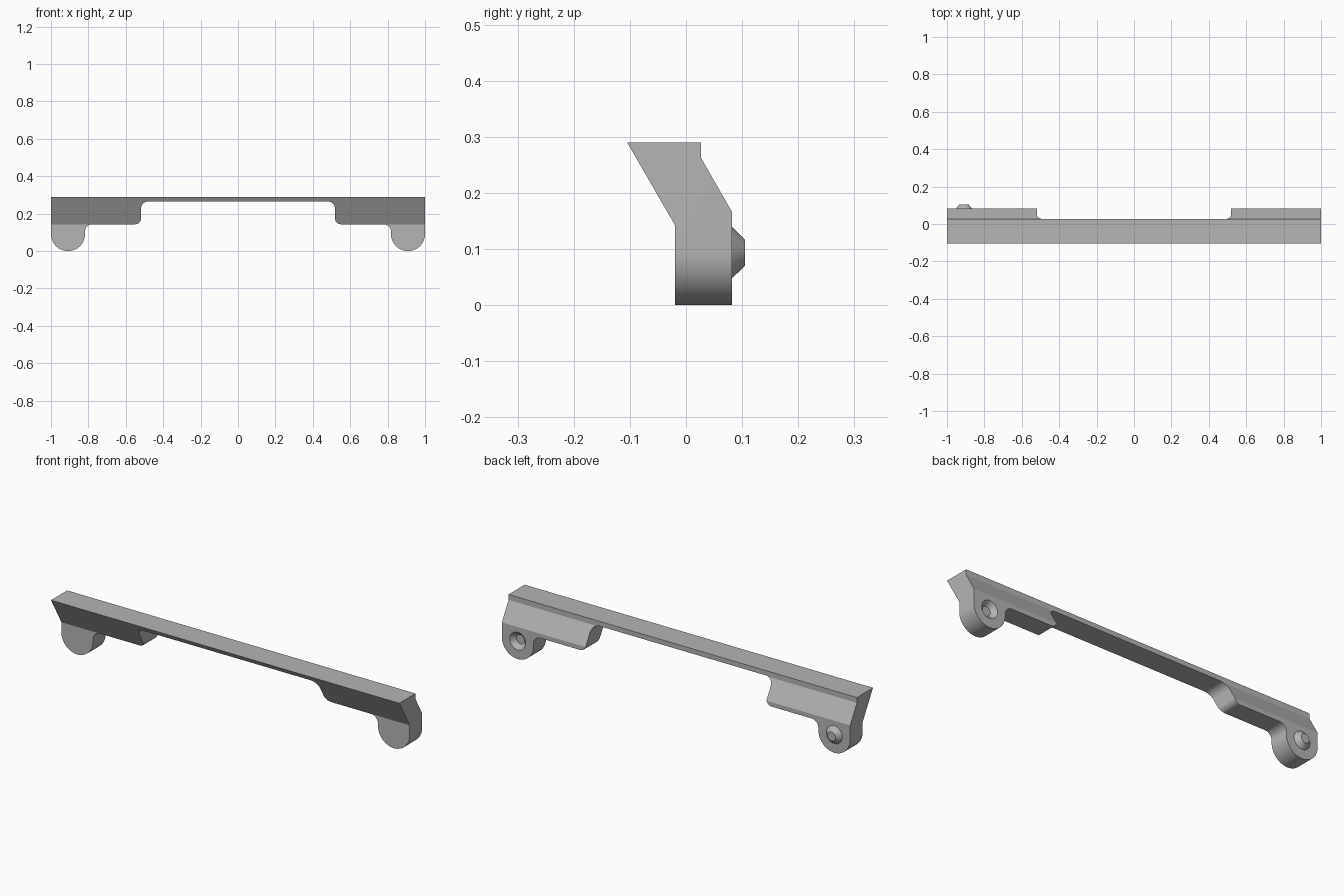
import bpy
import bmesh
from math import cos, sin, radians
from mathutils import Vector

cube = bpy.data.objects.get("Cube")
if cube:
    bpy.data.objects.remove(cube, do_unlink=True)

grey = bpy.data.materials.new("light grey")
grey.use_nodes = True
colour = (0.46, 0.46, 0.46, 1)
grey.diffuse_color = colour
grey.node_tree.nodes["Principled BSDF"].inputs["Base Color"].default_value = colour


def prism(name, points, sweep):
    """Extrude a closed loop of 3D points along a vector."""
    bm = bmesh.new()
    face = bm.faces.new([bm.verts.new(p) for p in points])
    extruded = bmesh.ops.extrude_face_region(bm, geom=[face])["geom"]
    moved = [g for g in extruded if isinstance(g, bmesh.types.BMVert)]
    bmesh.ops.translate(bm, verts=moved, vec=Vector(sweep))
    if face.is_valid and not all(len(e.link_faces) == 2 for e in bm.edges):
        bm.faces.new([v for v in face.verts])
    bmesh.ops.recalc_face_normals(bm, faces=bm.faces)
    mesh = bpy.data.meshes.new(name)
    bm.to_mesh(mesh)
    bm.free()
    mesh.materials.append(grey)
    obj = bpy.data.objects.new(name, mesh)
    bpy.context.collection.objects.link(obj)
    return obj


def cone(name, x, y0, y1, r0, r1):
    """Truncated cone lying along y."""
    bpy.ops.mesh.primitive_cone_add(
        vertices=48, radius1=r0, radius2=r1, depth=y1 - y0,
        location=(x, (y0 + y1) / 2, 0.0935), rotation=(radians(-90), 0, 0))
    obj = bpy.context.object
    obj.name = name
    obj.data.materials.append(grey)
    return obj


def combine(target, cutter, operation):
    """Apply a boolean and remove its helper."""
    cutter.hide_render = True
    mod = target.modifiers.new(operation, "BOOLEAN")
    mod.operation, mod.solver, mod.object = operation, "EXACT", cutter
    bpy.context.view_layer.objects.active = target
    bpy.ops.object.modifier_apply(modifier=mod.name)
    bpy.data.objects.remove(cutter, do_unlink=True)


def smooth(obj):
    bpy.ops.object.select_all(action="DESELECT")
    obj.select_set(True)
    bpy.context.view_layer.objects.active = obj
    bpy.ops.object.shade_smooth_by_angle(angle=radians(25))


def arc(cx, cz, r, start, end, steps):
    angles = [radians(start + (end - start) * i / steps) for i in range(steps + 1)]
    return [(cx + r * cos(a), cz + r * sin(a)) for a in angles]


# Bent rail cross-section, swept along the length
section = [(-0.105, 0.29), (0.027, 0.29), (0.027, 0.262), (0.082, 0.166),
           (0.082, -0.1), (-0.02, -0.1), (-0.02, 0.143)]
bracket = prism("bracket_rail", [(-1.1, y, z) for y, z in section], (2.2, 0, 0))

# Front outline: thin middle, stepped ends and round ears
half = (arc(0.479, 0.225, 0.04, 90, 0, 10)
        + arc(0.549, 0.173, 0.03, 180, 270, 10)
        + arc(0.778, 0.103, 0.04, 90, 0, 10)
        + arc(0.909, 0.091, 0.091, 180, 360, 32)
        + [(1, 0.4)])
outline = half + [(-x, z) for x, z in reversed(half)]
silhouette = prism("outline_helper", [(x, -0.3, z) for x, z in outline], (0, 0.6, 0))
combine(bracket, silhouette, "INTERSECT")

# Conical socket in the left ear, matching peg on the right ear
combine(bracket, cone("socket_helper", 0.909, 0.059, 0.092, 0.0235, 0.0555), "DIFFERENCE")
peg = cone("locating_peg", -0.909, 0.072, 0.105, 0.0555, 0.0235)

for part in (bracket, peg):
    smooth(part)
